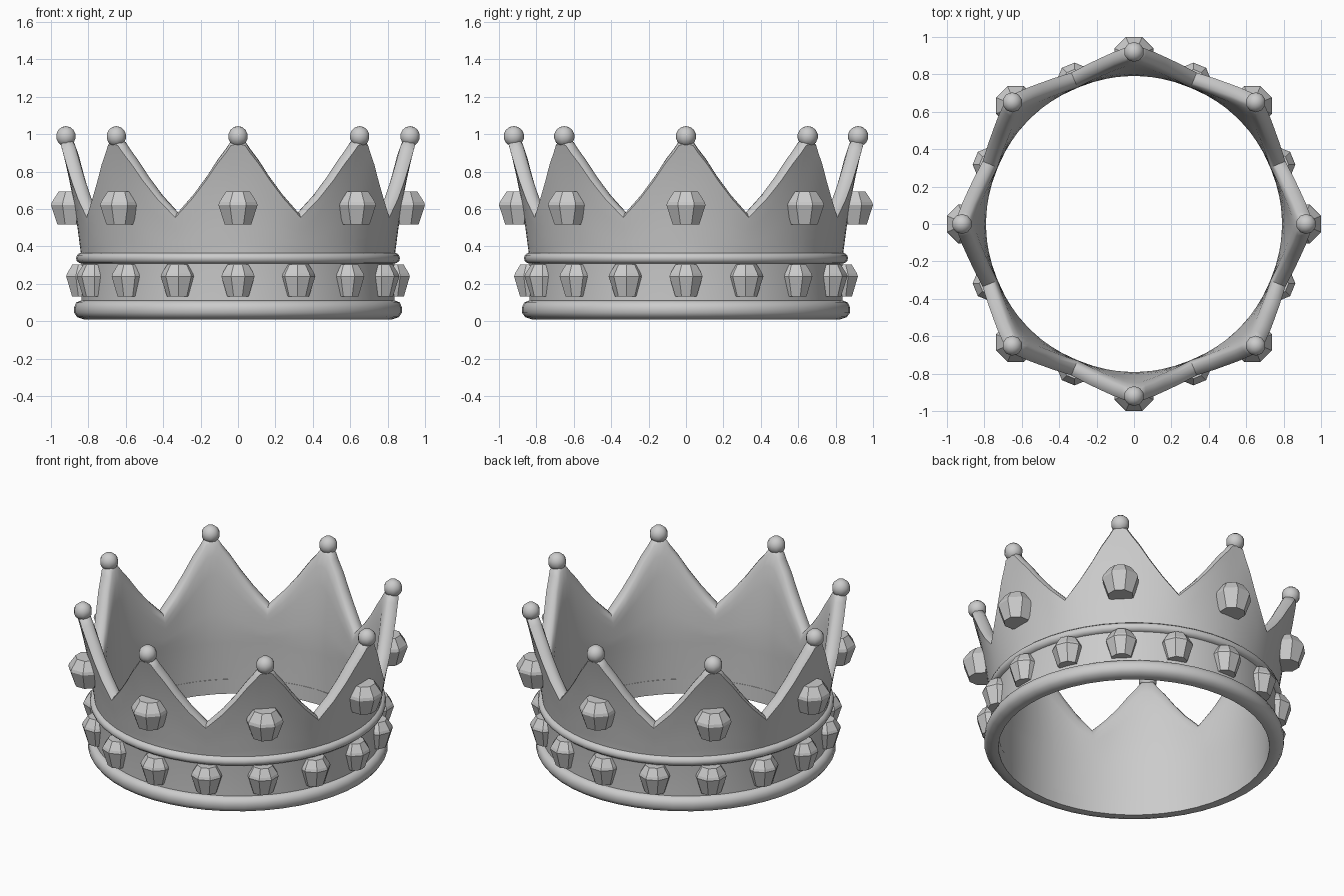
import bpy, bmesh, math
from mathutils import Matrix

if "Cube" in bpy.data.objects:
    bpy.data.objects.remove(bpy.data.objects["Cube"])


def make_object(name, bm, smooth=None):
    bmesh.ops.recalc_face_normals(bm, faces=bm.faces)
    me = bpy.data.meshes.new(name)
    bm.to_mesh(me)
    bm.free()
    ob = bpy.data.objects.new(name, me)
    bpy.context.collection.objects.link(ob)
    if smooth:
        bpy.ops.object.select_all(action='DESELECT')
        ob.select_set(True)
        bpy.context.view_layer.objects.active = ob
        bpy.ops.object.shade_smooth_by_angle(angle=math.radians(smooth))
    return ob


def loop_columns(name, columns, smooth):
    """Join closed cross-sections [(angle, [(r, z)...])] around the z axis."""
    bm = bmesh.new()
    rings = [[bm.verts.new((r * math.sin(a), -r * math.cos(a), z)) for r, z in sec]
             for a, sec in columns]
    for i, ring in enumerate(rings):
        nxt = rings[(i + 1) % len(rings)]
        for j in range(len(ring)):
            k = (j + 1) % len(ring)
            bm.faces.new((ring[j], nxt[j], nxt[k], ring[k]))
    return make_object(name, bm, smooth)


def lathe(name, section, n=48):
    return loop_columns(name, [(2 * math.pi * i / n, section) for i in range(n)], 45)


# Crown wall: thickness-rounded section whose top edge zigzags into 8 flared points
def mid_radius(z):
    t = max(0, (z - 0.36) / 0.61)
    return 0.815 + 0.045 * t + 0.05 * t * t


def wall_section(top):
    outer, inner = [], []
    for z, h in [(0.015, 0.022), (0.34, 0.022)]:
        outer.append((mid_radius(z) + h, z))
        inner.append((mid_radius(z) - h, z))
    for f in (0.1, 0.3, 0.5, 0.7, 0.9):
        z = 0.36 + (top - 0.40) * f
        h = 0.026 + 0.016 * f
        outer.append((mid_radius(z) + h, z))
        inner.append((mid_radius(z) - h, z))
    for d, h in [(0.026, 0.038), (0.008, 0.024)]:
        outer.append((mid_radius(top) + h, top - d))
        inner.append((mid_radius(top) - h, top - d))
    return outer + [(mid_radius(top), top)] + inner[::-1]


half = [(0, 0.975), (2.3, 0.965), (4, 0.925), (7, 0.865), (11, 0.775), (16, 0.68), (22.5, 0.58)]
period = [(-a, z) for a, z in half[:0:-1]] + half[:-1]
columns = [(math.radians(45 * s + a), wall_section(z)) for s in range(8) for a, z in period]
loop_columns("crown_wall", columns, 50)

# Raised rims around the band
lathe("bottom_rim", [(0.792, 0.012), (0.825, 0.01), (0.86, 0.022), (0.876, 0.045),
                     (0.876, 0.075), (0.865, 0.1), (0.84, 0.11), (0.792, 0.105)])
lathe("upper_rim", [(0.82, 0.308), (0.848, 0.31), (0.862, 0.322), (0.866, 0.338),
                    (0.861, 0.353), (0.846, 0.365), (0.82, 0.366)])


# Faceted gems, flattened on the side set into the wall
def gem_ring(name, count, radius, profile, depth):
    bm = bmesh.new()
    for i in range(count):
        new = []
        loops = []
        for r, z in profile:
            loop = []
            for k in range(8):
                a = math.pi * (k + 0.5) / 4
                y = min(r * math.sin(a), depth)
                loop.append(bm.verts.new((r * math.cos(a), y - radius, z)))
            loops.append(loop)
            new += loop
        for lo, hi in zip(loops, loops[1:]):
            for k in range(8):
                m = (k + 1) % 8
                bm.faces.new((lo[k], lo[m], hi[m], hi[k]))
        bm.faces.new(loops[0])
        bm.faces.new(loops[-1])
        bmesh.ops.rotate(bm, verts=new, cent=(0, 0, 0),
                         matrix=Matrix.Rotation(2 * math.pi * i / count, 3, 'Z'))
    return make_object(name, bm)


gem_ring("band_gems", 16, 0.83, [(0.062, 0.133), (0.096, 0.24), (0.09, 0.256), (0.06, 0.303)], 0.025)
gem_ring("point_gems", 8, 0.895, [(0.077, 0.518), (0.113, 0.62), (0.108, 0.637), (0.07, 0.692)], 0.05)

# Balls on the tips
bm = bmesh.new()
for i in range(8):
    a = math.pi * i / 4
    bmesh.ops.create_uvsphere(
        bm, u_segments=10, v_segments=7, radius=0.055,
        matrix=Matrix.Translation((0.92 * math.sin(a), -0.92 * math.cos(a), 0.988)))
make_object("tip_balls", bm, 60)
